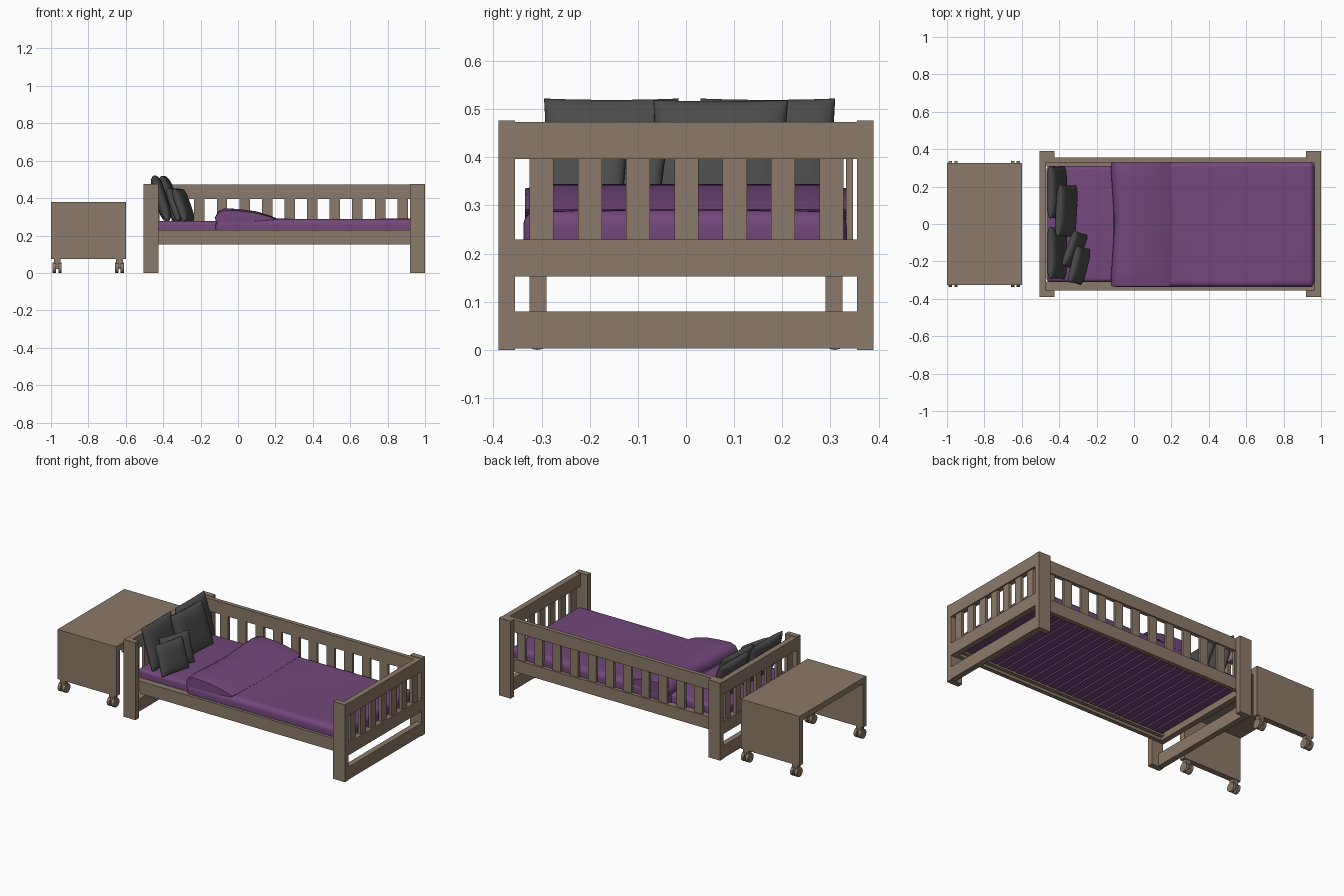
import bpy, bmesh, math
from mathutils import Matrix, Vector

if "Cube" in bpy.data.objects:
    bpy.data.objects.remove(bpy.data.objects["Cube"])


def material(name, r, g, b):
    m = bpy.data.materials.new(name)
    m.diffuse_color = (r, g, b, 1)
    m.use_nodes = True
    m.node_tree.nodes["Principled BSDF"].inputs["Base Color"].default_value = m.diffuse_color
    return m


WOOD = material("wood", 0.26, 0.195, 0.138)
PURPLE = material("purple_fabric", 0.17, 0.065, 0.2)
GREY = material("dark_grey_fabric", 0.07, 0.07, 0.07)


def finish(bm, name, mat, smooth=False):
    bmesh.ops.recalc_face_normals(bm, faces=bm.faces)
    me = bpy.data.meshes.new(name)
    bm.to_mesh(me)
    bm.free()
    ob = bpy.data.objects.new(name, me)
    bpy.context.collection.objects.link(ob)
    me.materials.append(mat)
    if smooth:
        for p in me.polygons:
            p.use_smooth = True
    return ob


def box(name, x, y, z, mat=WOOD, bevel=0.0):
    """Box from (min, max) pairs, optionally with rounded edges."""
    bm = bmesh.new()
    bmesh.ops.create_cube(bm, size=1)
    for v in bm.verts:
        for i, (a, b) in enumerate((x, y, z)):
            v.co[i] = (a + b) / 2 + v.co[i] * (b - a)
    if bevel:
        bmesh.ops.bevel(bm, geom=bm.edges[:], offset=bevel, segments=5,
                        profile=0.5, affect='EDGES')
    return finish(bm, name, mat, bool(bevel))


def span(a, b, side):
    return (a, b) if side > 0 else (-b, -a)


# Corner posts
for px, end in ((-0.505, "head"), (0.92, "foot")):
    for s, side in ((-1, "front"), (1, "back")):
        box(f"{end}_{side}_post", (px, px + 0.08), span(0.355, 0.389, s), (0, 0.476))

# Headboard and footboard: three rails and seven slats each
for x0, end in ((-0.505, "head"), (0.965, "foot")):
    for z0, part in ((0.003, "floor"), (0.152, "lower"), (0.396, "top")):
        box(f"{end}_{part}_rail", (x0, x0 + 0.035), (-0.355, 0.355), (z0, z0 + 0.077))
    for i in range(7):
        y = -0.3 + 0.1003 * i
        box(f"{end}_slat_{i}", (x0 + 0.008, x0 + 0.027), (y - 0.025, y + 0.025), (0.22, 0.4))

# Side rails and back guard
for s, side in ((-1, "front"), (1, "back")):
    box(f"{side}_lower_rail", (-0.47, 0.965), span(0.33, 0.355, s), (0.153, 0.229))
    box(f"{side}_ledge", (-0.47, 0.965), span(0.308, 0.33, s), (0.17, 0.226))
box("back_top_rail", (-0.47, 0.965), (0.33, 0.355), (0.396, 0.473))
for i in range(12):
    x = 0.88 - 0.1207 * i
    box(f"back_slat_{i}", (x - 0.028, x + 0.028), (0.332, 0.347), (0.22, 0.4))

# Mattress with a slatted support below
box("mattress", (-0.468, 0.955), (-0.31, 0.31), (0.188, 0.277), PURPLE, 0.02)
for i in range(24):
    x = -0.43 + 0.0585 * i
    box(f"support_slat_{i}", (x - 0.024, x + 0.024), (-0.305, 0.305), (0.178, 0.195), PURPLE)


# Duvet: rounded slab with a gently uneven top
duvet = box("duvet", (-0.12, 0.964), (-0.338, 0.334), (0.2, 0.288), PURPLE, 0.03)
bm = bmesh.new()
bm.from_mesh(duvet.data)
for axis, cuts in (((1, 0, 0), [0.05 * k for k in range(-1, 19)]),
                   ((0, 1, 0), [0.07 * k for k in range(-4, 5)])):
    for c in cuts:
        bmesh.ops.bisect_plane(bm, geom=bm.verts[:] + bm.edges[:] + bm.faces[:],
                               plane_co=Vector(axis) * c, plane_no=axis)
for v in bm.verts:
    if v.co.z > 0.26:
        v.co.z += 0.003 * math.sin(v.co.x * 9) * math.cos(v.co.y * 5)
bm.to_mesh(duvet.data)
bm.free()
for p in duvet.data.polygons:
    p.use_smooth = True

# Turned-back duvet fold: soft wedge profile swept across the bed
profile = [(-0.118, 0.255), (-0.126, 0.295), (-0.11, 0.33), (-0.075, 0.345),
           (0.0, 0.341), (0.09, 0.329), (0.17, 0.304), (0.198, 0.292),
           (0.192, 0.283), (0.1, 0.274), (0.0, 0.26)]
bm = bmesh.new()
rings = []
N = 14
for j in range(N + 1):
    t = -1 + 2 * j / N
    bow = 0.022 * (1 - abs(t))
    pinch = 0.82 if j in (0, N) else 1
    rings.append([bm.verts.new((0.03 + (x - 0.03) * (0.97 if pinch < 1 else 1)
                                + bow * (1 if x < 0 else 0.4),
                                0.334 * t, 0.29 + (z - 0.29) * pinch))
                  for x, z in profile])
n = len(profile)
for a, b in zip(rings, rings[1:]):
    for i in range(n):
        bm.faces.new((a[i], a[(i + 1) % n], b[(i + 1) % n], b[i]))
bm.faces.new(rings[0])
bm.faces.new(rings[-1])
finish(bm, "duvet_fold", PURPLE, True)
bpy.context.view_layer.objects.active = bpy.data.objects["duvet_fold"]
bpy.data.objects["duvet_fold"].select_set(True)
bpy.ops.object.shade_smooth_by_angle(angle=math.radians(50))


def pillow(name, centre, width, height, thick, lean, yaw):
    """Cushion: puffed front and back grids meeting at a seam."""
    bm = bmesh.new()
    k = 16
    m = (Matrix.Translation(centre) @ Matrix.Rotation(math.radians(yaw), 4, 'Z')
         @ Matrix.Rotation(math.radians(-lean), 4, 'Y'))
    for s in (-1, 1):
        g = {}
        for i in range(k + 1):
            for j in range(k + 1):
                u = math.sin(math.pi / 2 * (2 * i / k - 1))
                v = math.sin(math.pi / 2 * (2 * j / k - 1))
                puff = (max(0, 1 - u ** 4) * max(0, 1 - v ** 4)) ** 0.45
                # sides pull in slightly between the corners
                y = u * width / 2 * (0.97 + 0.03 * v * v)
                z = v * height / 2 * (0.97 + 0.03 * u * u)
                g[i, j] = bm.verts.new(m @ Vector((s * thick / 2 * puff, y, z)))
        for i in range(k):
            for j in range(k):
                bm.faces.new((g[i, j], g[i + 1, j], g[i + 1, j + 1], g[i, j + 1]))
    bmesh.ops.remove_doubles(bm, verts=bm.verts, dist=0.0003)
    finish(bm, name, GREY, True)


# Pillows leaning on the headboard
pillow("back_pillow", (-0.412, 0.17, 0.398), 0.28, 0.26, 0.065, 17, 0)
pillow("middle_pillow", (-0.362, 0.07, 0.396), 0.28, 0.26, 0.065, 19, -3)
pillow("front_pillow", (-0.412, -0.155, 0.398), 0.28, 0.26, 0.065, 17, 0)
pillow("small_pillow_inner", (-0.318, -0.14, 0.365), 0.2, 0.185, 0.055, 20, -20)
pillow("small_pillow_outer", (-0.293, -0.222, 0.362), 0.2, 0.185, 0.055, 20, -14)

# Rolling table: top and two end panels
box("table_top", (-1.0, -0.6), (-0.325, 0.325), (0.345, 0.38))
for s, side in ((-1, "front"), (1, "back")):
    box(f"table_{side}_panel", (-1.0, -0.6), span(0.29, 0.325, s), (0.075, 0.345))

# Twin-wheel casters
for cx in (-0.967, -0.633):
    for cy in (-0.309, 0.309):
        for dx in (-0.015, 0.015):
            bm = bmesh.new()
            bmesh.ops.create_cone(bm, cap_ends=True, segments=24, radius1=0.028,
                                  radius2=0.028, depth=0.018,
                                  matrix=Matrix.Translation((cx + dx, cy, 0.028))
                                  @ Matrix.Rotation(math.pi / 2, 4, 'Y'))
            finish(bm, "caster_wheel", WOOD)
        box("caster_fork", (cx - 0.008, cx + 0.008), (cy - 0.018, cy + 0.018), (0.02, 0.06))
        box("caster_stem", (cx - 0.018, cx + 0.018), (cy - 0.015, cy + 0.015), (0.05, 0.077))
